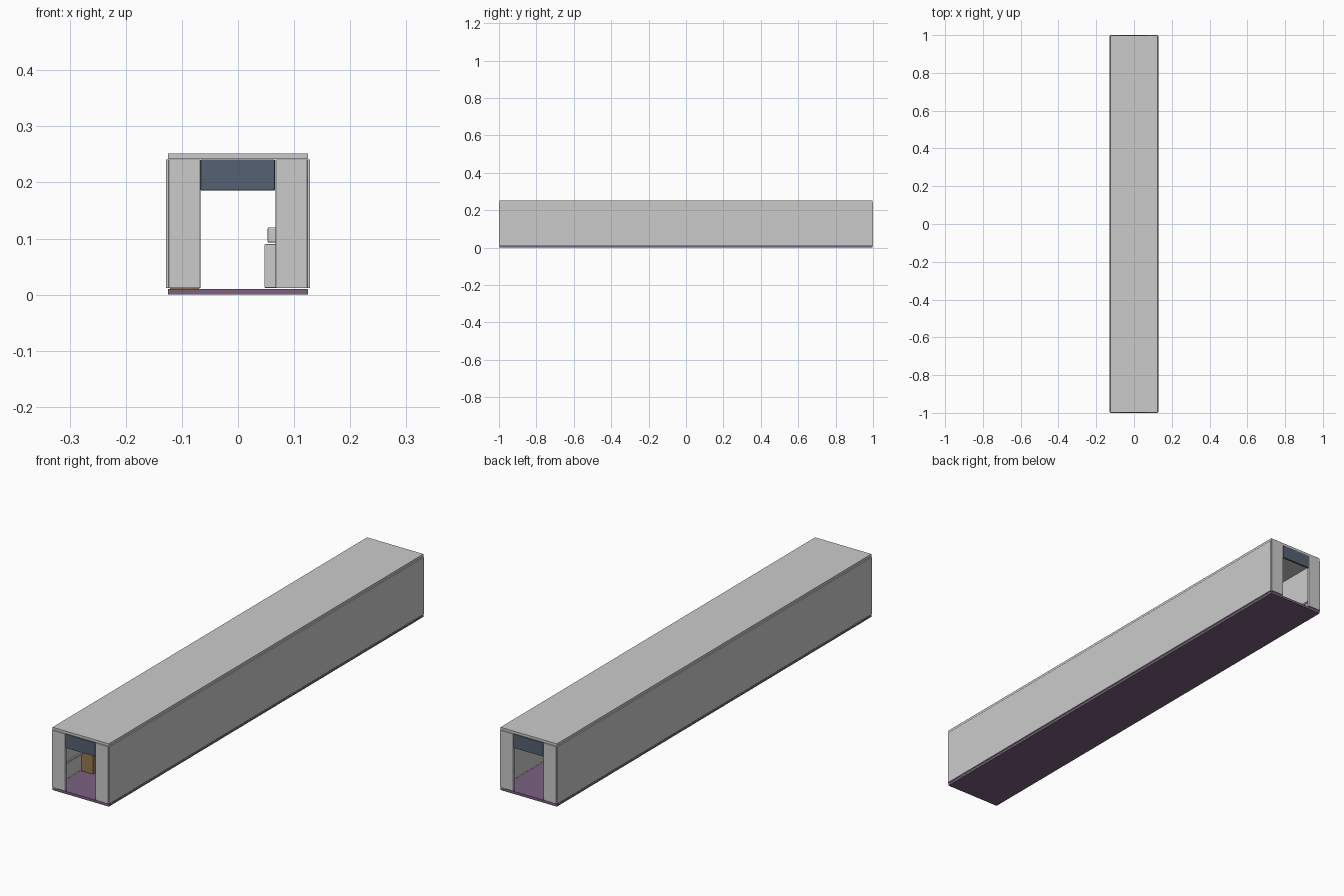
import bpy

if "Cube" in bpy.data.objects:
    bpy.data.objects.remove(bpy.data.objects["Cube"])


def material(name, colour):
    m = bpy.data.materials.new(name)
    m.diffuse_color = colour
    m.use_nodes = True
    m.node_tree.nodes["Principled BSDF"].inputs["Base Color"].default_value = m.diffuse_color
    return m


purple = material("purple", (0.20, 0.12, 0.22, 1))
slate = material("slate", (0.09, 0.12, 0.17, 1))
brown = material("brown", (0.32, 0.19, 0.09, 1))
teal = material("teal", (0.10, 0.32, 0.36, 1))


def box(name, x, y, z, mat=None, bevel=0.0):
    """Box from (min, max) ranges, with optional chamfered edges."""
    bpy.ops.mesh.primitive_cube_add(
        size=1, location=[(a + b) / 2 for a, b in (x, y, z)])
    ob = bpy.context.object
    ob.name = name
    ob.scale = [b - a for a, b in (x, y, z)]
    bpy.ops.object.transform_apply(location=False, rotation=False, scale=True)
    if bevel:
        mod = ob.modifiers.new("bevel", "BEVEL")
        mod.width = bevel
        mod.segments = 2
    if mat:
        ob.data.materials.append(mat)
    return ob


def side_range(s, a, b):
    return (min(s * a, s * b), max(s * a, s * b))


# Floor and roof slabs
box("floor", (-0.125, 0.125), (-0.997, 0.997), (0, 0.01), purple)
box("roof", (-0.125, 0.125), (-0.997, 0.997), (0.242, 0.252))

# Long side walls, with a slim rail running inside
for s, side in ((-1, "left"), (1, "right")):
    box(side + "_wall", side_range(s, 0.1225, 0.1285), (-0.997, 0.997),
        (0.012, 0.241), bevel=0.001)
box("left_wall_rail", (-0.1225, -0.117), (-0.98, 0.98), (0.078, 0.084))

# End walls: two panels and a dark lintel over each doorway
for e, end in ((-1, "front"), (1, "back")):
    y = side_range(e, 0.992, 1.0)
    for s, side in ((-1, "left"), (1, "right")):
        box(f"{end}_{side}_panel", side_range(s, 0.067, 0.1235), y,
            (0.012, 0.241), bevel=0.001)
    box(end + "_lintel", (-0.0665, 0.0655), y, (0.186, 0.241), slate, 0.001)

# Brown cabinets on the left with small items on top
for i, y in enumerate((-0.82, 0.74)):
    box(f"cabinet_{i}", (-0.1215, -0.069), (y, y + 0.09), (0.01, 0.12),
        brown, 0.001)
    box(f"cabinet_item_{i}", (-0.108, -0.085), (y + 0.03, y + 0.055),
        (0.12, 0.145), teal, 0.002)

# Grey seats along the right wall
for i, y in enumerate((-0.6, 0.0, 0.6)):
    box(f"seat_base_{i}", (0.047, 0.1215), (y - 0.06, y + 0.06),
        (0.012, 0.09), bevel=0.002)
    box(f"seat_top_{i}", (0.053, 0.1215), (y - 0.05, y + 0.05),
        (0.093, 0.12), bevel=0.002)
